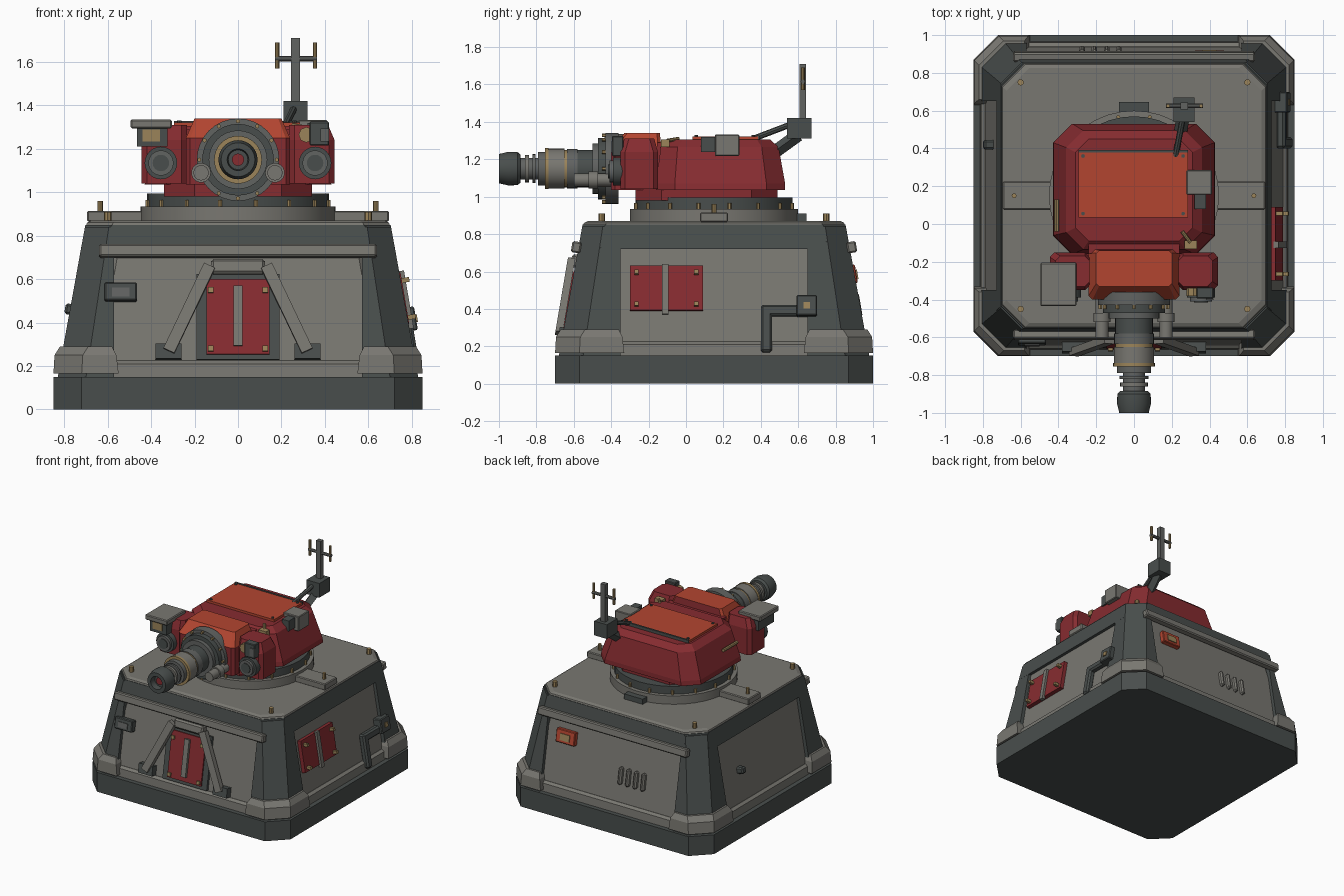
import bpy, bmesh
from math import pi, sin, cos, atan
from mathutils import Matrix, Vector

if "Cube" in bpy.data.objects:
    bpy.data.objects.remove(bpy.data.objects["Cube"])


def material(name, rgb):
    m = bpy.data.materials.new(name)
    m.use_nodes = True
    m.diffuse_color = (*rgb, 1)
    m.node_tree.nodes["Principled BSDF"].inputs["Base Color"].default_value = (*rgb, 1)
    return m


LIGHT = material("warm grey", (0.19, 0.185, 0.165))
DARK = material("dark slate", (0.066, 0.076, 0.073))
MID = material("steel grey", (0.12, 0.125, 0.12))
RED = material("deep red", (0.24, 0.025, 0.03))
ORANGE = material("bright red", (0.45, 0.06, 0.03))
BRASS = material("brass", (0.33, 0.23, 0.1))
CY = 0.15          # centre of the bunker along y
SLOPE = 0.17       # inward lean of the walls


def finish(name, bm, *mats, smooth=False):
    bmesh.ops.recalc_face_normals(bm, faces=bm.faces)
    me = bpy.data.meshes.new(name)
    bm.to_mesh(me)
    bm.free()
    ob = bpy.data.objects.new(name, me)
    bpy.context.collection.objects.link(ob)
    for m in mats:
        me.materials.append(m)
    if smooth:
        bpy.ops.object.select_all(action="DESELECT")
        ob.select_set(True)
        bpy.context.view_layer.objects.active = ob
        bpy.ops.object.shade_smooth_by_angle(angle=0.6)
    return ob


def loft(name, sections, mat, top=None):
    """Skin a stack of (outline, z) sections; top colours upward faces."""
    bm = bmesh.new()
    rings = [[bm.verts.new((x, y, z)) for x, y in pts] for pts, z in sections]
    for a, b in zip(rings, rings[1:]):
        for i in range(len(a)):
            j = (i + 1) % len(a)
            bm.faces.new((a[i], a[j], b[j], b[i]))
    bm.faces.new(rings[0])
    bm.faces.new(rings[-1])
    bmesh.ops.recalc_face_normals(bm, faces=bm.faces)
    if top:
        for f in bm.faces:
            f.material_index = int(f.normal.z > 0.3)
    return finish(name, bm, *([mat, top] if top else [mat]))


def outline(hx, hy, c, cy=CY, cx=0):
    """Rectangle with cut corners."""
    pts = []
    for sx, sy in ((1, 1), (-1, 1), (-1, -1), (1, -1)):
        pair = [(sx * hx, sy * (hy - c)), (sx * (hx - c), sy * hy)]
        pts += pair if sx * sy > 0 else pair[::-1]
    return [(x + cx, y + cy) for x, y in pts]


def box(name, centre, size, mat, matrix=None, bevel=0.0):
    bm = bmesh.new()
    bmesh.ops.create_cube(bm, size=1)
    bmesh.ops.scale(bm, vec=size, verts=bm.verts)
    if bevel:
        bmesh.ops.bevel(bm, geom=bm.edges[:], offset=bevel, segments=1, affect="EDGES")
    bm.transform(matrix or Matrix.Translation(centre))
    return finish(name, bm, mat)


def rod(name, a, b, r, mat, n=24, r2=None):
    a, b = Vector(a), Vector(b)
    bm = bmesh.new()
    bmesh.ops.create_cone(bm, cap_ends=True, segments=n, radius1=r,
                          radius2=r if r2 is None else r2, depth=(b - a).length)
    turn = (b - a).to_track_quat("Z", "Y").to_matrix().to_4x4()
    bm.transform(Matrix.Translation((a + b) / 2) @ turn)
    return finish(name, bm, mat, smooth=n > 8)


def core(z):
    return 0.80 - SLOPE * (z - 0.15)


def on_wall(name, side, u, z, w, h, depth, mat, out=0.0, roll=0.0, bevel=0.0):
    """Box on a leaning wall; side counts quarter turns from the front."""
    m = (Matrix.Translation((0, CY, 0)) @ Matrix.Rotation(side * pi / 2, 4, "Z")
         @ Matrix.Translation((u, -core(z) - out, z))
         @ Matrix.Rotation(-atan(SLOPE), 4, "X") @ Matrix.Rotation(roll, 4, "Y"))
    return box(name, None, (w, depth, h), mat, m, bevel)


# Bunker: plinth, skirt, walls, upper band, deck
loft("plinth", [(outline(0.85, 0.85, 0.13), 0), (outline(0.85, 0.85, 0.13), 0.15)], DARK)
loft("skirt", [(outline(0.815, 0.815, 0.14), 0.15), (outline(0.81, 0.81, 0.14), 0.21),
               (outline(0.79, 0.79, 0.14), 0.225)], LIGHT)
loft("walls", [(outline(core(z), core(z), 0.15), z) for z in (0.15, 0.84)], LIGHT)
loft("upper_band", [(outline(h, h, 0.12), z) for h, z in ((0.727, 0.72), (0.703, 0.85))], DARK)
loft("deck", [(outline(h, h, 0.12), z) for h, z in ((0.70, 0.848), (0.695, 0.86), (0.675, 0.87))], LIGHT)


def corner(h, c, a, b, sx, sy):
    pts = [(a, h), (h - c, h), (h, h - c), (h, b), (a, b)]
    return [(sx * x, CY + sy * y) for x, y in pts]


for sx in (-1, 1):
    for sy in (-1, 1):
        loft("corner_pillar", [(corner(h, c, 0.57, 0.5, sx, sy), z)
                               for h, c, z in ((0.83, 0.13, 0.15), (0.705, 0.11, 0.84))], DARK)
        loft("corner_boot", [(corner(h, 0.13, a, a - 0.07, sx, sy), z) for h, a, z in
                             ((0.85, 0.55, 0.165), (0.845, 0.56, 0.25), (0.82, 0.58, 0.29))], LIGHT)
        rod("deck_bolt", (sx * 0.6, CY + sy * 0.6, 0.86), (sx * 0.6, CY + sy * 0.6, 0.91), 0.017, BRASS, 8)
    box("deck_block", (sx * 0.55, CY, 0.89), (0.29, 0.15, 0.05), LIGHT, bevel=0.006)
    rod("block_bolt", (sx * 0.635, CY, 0.9), (sx * 0.635, CY, 0.96), 0.013, BRASS, 8)
box("rear_deck_block", (0, 0.61, 0.89), (0.16, 0.07, 0.04), DARK)
for side in (0, 2):
    on_wall("cornice_bar", side, 0, 0.73, 1.28, 0.06, 0.05, LIGHT, 0.035, bevel=0.008)

# Front door with braces
on_wall("door_frame", 0, 0, 0.425, 0.38, 0.4, 0.03, DARK, 0.005)
on_wall("door", 0, 0, 0.425, 0.29, 0.35, 0.03, RED, 0.015)
on_wall("door_handle", 0, 0, 0.43, 0.04, 0.28, 0.03, LIGHT, 0.035)
on_wall("door_header", 0, 0, 0.655, 0.25, 0.07, 0.06, LIGHT, 0.02, bevel=0.012)
for s in (-1, 1):
    on_wall("door_brace", 0, s * 0.225, 0.465, 0.055, 0.44, 0.04, LIGHT, 0.05, -s * 0.44)
    on_wall("brace_foot", 0, s * 0.32, 0.265, 0.12, 0.07, 0.06, DARK, 0.02)
    for z in (0.28, 0.55):
        on_wall("door_bolt", 0, s * 0.125, z, 0.025, 0.025, 0.02, BRASS, 0.035)
on_wall("front_socket", 0, -0.54, 0.54, 0.15, 0.085, 0.05, DARK, 0.03, bevel=0.006)
on_wall("socket_cover", 0, -0.54, 0.54, 0.08, 0.04, 0.01, MID, 0.056)

# Side hatch, conduit and small fittings
on_wall("side_hatch", 1, -0.255, 0.51, 0.39, 0.24, 0.03, RED, 0.015)
on_wall("hatch_handle", 1, -0.26, 0.505, 0.035, 0.27, 0.025, LIGHT, 0.035)
for du in (-0.16, 0.16):
    for z in (0.425, 0.595):
        on_wall("hatch_bolt", 1, -0.255 + du, z, 0.022, 0.022, 0.05, BRASS, 0.04)
on_wall("conduit_drop", 1, 0.28, 0.29, 0.06, 0.25, 0.05, DARK, 0.02, bevel=0.012)
on_wall("conduit_run", 1, 0.36, 0.39, 0.22, 0.06, 0.05, DARK, 0.02, bevel=0.012)
on_wall("junction_box", 1, 0.495, 0.415, 0.11, 0.11, 0.07, DARK, 0.03, bevel=0.006)
on_wall("junction_plate", 1, 0.495, 0.42, 0.035, 0.035, 0.008, BRASS, 0.068)
on_wall("side_knob", 3, -0.27, 0.46, 0.05, 0.05, 0.06, DARK, 0.02, bevel=0.01)
on_wall("rear_panel", 2, -0.4, 0.585, 0.16, 0.1, 0.04, ORANGE, 0.015, bevel=0.005)
on_wall("rear_panel_plate", 2, -0.4, 0.585, 0.08, 0.05, 0.008, BRASS, 0.038)
for i in range(4):
    on_wall("rear_vent", 2, 0.08 + 0.065 * i, 0.42, 0.03, 0.13, 0.04, LIGHT, 0.01, bevel=0.01)

# Turret ring
rod("ring_base", (0, CY, 0.865), (0, CY, 0.935), 0.45, LIGHT, 40)
rod("ring_bearing", (0, CY, 0.935), (0, CY, 0.995), 0.42, DARK, 40)
for i in range(16):
    a = (i + 0.5) * pi / 8
    x, y = 0.425 * cos(a), CY + 0.425 * sin(a)
    rod("ring_bolt", (x, y, 0.93), (x, y, 0.965), 0.01, BRASS, 6)

# Turret shell
loft("turret_neck", [(outline(0.34, 0.38, 0.14, 0.11), z) for z in (0.98, 1.05)], RED)
loft("turret_shell", [(outline(0.43, 0.345, 0.1, 0.185), 1.035), (outline(0.425, 0.345, 0.1, 0.185), 1.07),
                      (outline(0.36, 0.315, 0.09, 0.18), 1.265), (outline(0.31, 0.27, 0.07, 0.18), 1.305)], RED)
box("roof_plate", (-0.005, 0.21, 1.31), (0.58, 0.35, 0.025), ORANGE)
box("roof_hinge", (-0.005, 0.385, 1.315), (0.58, 0.014, 0.025), DARK)
for x in (-0.27, 0.26):
    for y in (0.055, 0.36):
        rod("roof_screw", (x, y, 1.32), (x, y, 1.33), 0.01, DARK, 8)
box("hood_rear", (0, -0.08, 1.17), (0.48, 0.15, 0.24), RED)
loft("gun_hood", [(outline(0.24, 0.135, 0.02, -0.265), 1.035), (outline(0.24, 0.135, 0.02, -0.265), 1.25),
                  (outline(0.2, 0.095, 0.015, -0.235), 1.34)], RED, ORANGE)
for s in (-1, 1):
    loft("shoulder_pod", [(outline(hx, hy, 0.025, -0.25, s * cx), z) for hx, hy, cx, z in
                          ((0.105, 0.1, 0.34, 1.04), (0.105, 0.1, 0.34, 1.24), (0.09, 0.08, 0.325, 1.31))], RED)
    rod("lamp_housing", (s * 0.355, -0.33, 1.135), (s * 0.355, -0.39, 1.135), 0.075, DARK)
    rod("lamp_rim", (s * 0.355, -0.38, 1.135), (s * 0.355, -0.41, 1.135), 0.058, MID)
    rod("lamp_lens", (s * 0.355, -0.41, 1.135), (s * 0.355, -0.416, 1.135), 0.038, DARK)
    rod("recoil_cylinder", (s * 0.17, -0.4, 1.09), (s * 0.17, -0.6, 1.09), 0.035, LIGHT)
    rod("recoil_collar", (s * 0.17, -0.47, 1.09), (s * 0.17, -0.52, 1.09), 0.045, LIGHT)
rod("side_rail", (-0.41, -0.04, 1.18), (-0.41, 0.13, 1.18), 0.013, BRASS, 8)

# Gun: stacked turned sections along y
for name, y0, y1, r, mat in (
        ("mount_ring", 0.36, 0.43, 0.19, MID), ("mount_face", 0.43, 0.47, 0.165, DARK),
        ("breech_ring", 0.47, 0.5, 0.135, MID), ("gun_sleeve", 0.5, 0.58, 0.1, DARK),
        ("sleeve_collar", 0.58, 0.635, 0.105, MID), ("sleeve_band", 0.635, 0.65, 0.1, BRASS),
        ("barrel_jacket", 0.65, 0.735, 0.107, LIGHT), ("jacket_band", 0.735, 0.755, 0.11, BRASS),
        ("barrel_step", 0.755, 0.79, 0.09, MID), ("barrel", 0.79, 0.9, 0.058, MID),
        ("barrel_rib", 0.805, 0.82, 0.077, MID), ("barrel_rib", 0.84, 0.86, 0.073, LIGHT),
        ("muzzle_core", 0.9, 0.965, 0.028, RED)):
    rod(name, (0, -y0, 1.15), (0, -y1, 1.15), r, mat, 32)
for i in range(12):
    a = i * pi / 6
    x, z = 0.178 * cos(a), 1.15 + 0.178 * sin(a)
    rod("mount_stud", (x, -0.43, z), (x, -0.45, z), 0.01, BRASS, 6)
bm = bmesh.new()
profile = [(0, 0.885), (0.075, 0.885), (0.088, 0.9), (0.09, 0.95), (0.078, 1.0), (0.05, 1.0), (0.045, 0.955), (0, 0.955)]
pv = [bm.verts.new((r, -y, 1.15)) for r, y in profile]
edges = [bm.edges.new(p) for p in zip(pv, pv[1:])]
bmesh.ops.spin(bm, geom=pv + edges, cent=(0, 0, 1.15), axis=(0, 1, 0), angle=2 * pi, steps=32)
bmesh.ops.remove_doubles(bm, verts=bm.verts, dist=0.0005)
finish("muzzle", bm, DARK, smooth=True)

# Sensors on the turret
box("sensor_cover", (-0.4, -0.32, 1.315), (0.19, 0.23, 0.04), LIGHT, bevel=0.006)
box("sensor_body", (-0.395, -0.32, 1.255), (0.14, 0.19, 0.09), DARK)
box("sensor_window", (-0.4, -0.417, 1.262), (0.08, 0.008, 0.055), BRASS)
box("sight_box", (0.345, 0.22, 1.275), (0.135, 0.13, 0.115), LIGHT, bevel=0.005)
box("sight_hood", (0.35, 0.12, 1.28), (0.06, 0.08, 0.08), DARK)
box("control_box", (0.375, -0.365, 1.27), (0.09, 0.06, 0.11), DARK, bevel=0.005)
box("control_plate", (0.4, -0.398, 1.265), (0.04, 0.008, 0.06), MID)
rod("control_wheel", (0.315, -0.34, 1.265), (0.315, -0.38, 1.265), 0.036, BRASS, 8)
box("brass_latch", (0.3, -0.11, 1.285), (0.065, 0.045, 0.04), BRASS)
rod("latch_lever", (0.3, -0.1, 1.3), (0.255, -0.04, 1.31), 0.01, BRASS, 8)

# Antenna
rod("antenna_arm", (0.235, 0.42, 1.2), (0.265, 0.6, 1.33), 0.035, DARK, 4)
rod("antenna_stay", (0.22, 0.36, 1.31), (0.26, 0.57, 1.39), 0.016, DARK, 8)
box("antenna_base", (0.265, 0.605, 1.365), (0.11, 0.13, 0.11), DARK)
box("antenna_mast", (0.265, 0.625, 1.56), (0.04, 0.035, 0.3), MID)
rod("antenna_crossbar", (0.17, 0.625, 1.615), (0.365, 0.625, 1.615), 0.012, MID, 8)
for x in (0.18, 0.355):
    rod("antenna_tip", (x, 0.625, 1.57), (x, 0.625, 1.69), 0.01, BRASS, 8)
